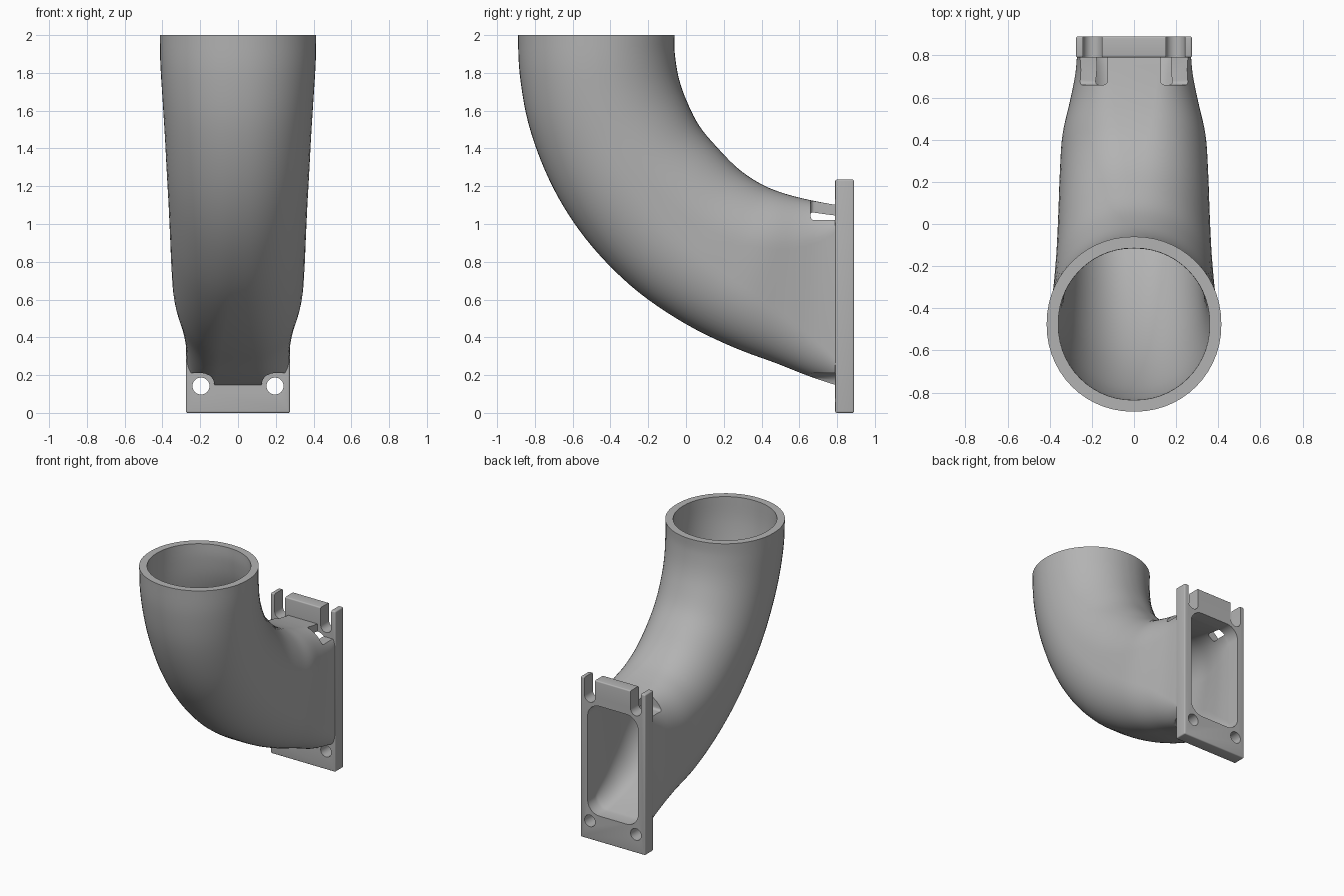
import bpy, bmesh, math
from mathutils import Vector, Matrix

if "Cube" in bpy.data.objects:
    bpy.data.objects.remove(bpy.data.objects["Cube"], do_unlink=True)

grey = bpy.data.materials.new("plain grey")
grey.use_nodes = True
colour = (0.45, 0.45, 0.45, 1)
grey.diffuse_color = colour
grey.node_tree.nodes["Principled BSDF"].inputs["Base Color"].default_value = colour

# Stations along the elbow: outer bend y, z, inner bend y, z, half width
STATIONS = [Vector(s) for s in (
    (-.89, 2, -.06, 2, .414), (-.88, 1.79, -.06, 1.91, .411),
    (-.835, 1.535, -.04, 1.78, .399), (-.745, 1.28, 0, 1.66, .387),
    (-.622, 1.05, .07, 1.52, .377), (-.46, .838, .17, 1.40, .367),
    (-.25, .638, .28, 1.29, .359), (0, .47, .4, 1.21, .352),
    (.25, .348, .51, 1.165, .34), (.48, .262, .62, 1.135, .305),
    (.65, .195, .715, 1.115, .28), (.8, .145, .8, 1.10, .27))]
STEPS = 5
ARC = 14


def add_object(name, bm):
    bmesh.ops.recalc_face_normals(bm, faces=bm.faces)
    mesh = bpy.data.meshes.new(name)
    bm.to_mesh(mesh)
    bm.free()
    mesh.materials.append(grey)
    obj = bpy.data.objects.new(name, mesh)
    bpy.context.collection.objects.link(obj)
    return obj


def smooth_stations():
    """Catmull-Rom interpolation through the stations."""
    last = len(STATIONS) - 1
    result = []
    for i in range(last):
        a, b = STATIONS[max(i - 1, 0)], STATIONS[i]
        c, d = STATIONS[i + 1], STATIONS[min(i + 2, last)]
        for k in range(STEPS):
            t = k / STEPS
            p = (b * 2 + (c - a) * t + (a * 2 - b * 5 + c * 4 - d) * t ** 2
                 + (b * 3 - a - c * 3 + d) * t ** 3) / 2
            result.append(((i + t) / last, p))
    return result + [(1, STATIONS[-1])]


def loft(name, wall, corner, start, end):
    """Round-to-rectangle tube, inset by wall, lengthened at both ends."""
    bm = bmesh.new()
    sections = []
    for f, s in smooth_stations():
        outer, inner = Vector((0, s[0], s[1])), Vector((0, s[2], s[3]))
        sections.append((f, (outer + inner) / 2, (inner - outer) / 2, s[4] - wall))
    if start:
        f, centre, up, width = sections[0]
        sections.insert(0, (f, centre + Vector((0, 0, start)), up, width))
    f, centre, up, width = sections[-1]
    sections.append((f, centre + Vector((0, end, 0)), up, width))
    rings = []
    for f, centre, up, width in sections:
        height = up.length - wall
        axis = up.normalized()
        blend = f ** 3
        rx = width * .98 * (1 - blend) + corner * blend
        rz = height * .98 * (1 - blend) + corner * blend
        ring = []
        for quarter, (sx, sz) in enumerate(((1, 1), (-1, 1), (-1, -1), (1, -1))):
            for k in range(ARC + 1):
                angle = (quarter + k / ARC) * math.pi / 2
                x = sx * (width - rx) + rx * math.cos(angle)
                z = sz * (height - rz) + rz * math.sin(angle)
                ring.append(bm.verts.new(centre + axis * z + Vector((x, 0, 0))))
        rings.append(ring)
    for r, q in zip(rings, rings[1:]):
        for i in range(len(r)):
            j = (i + 1) % len(r)
            bm.faces.new((r[i], r[j], q[j], q[i]))
    bm.faces.new(rings[0])
    bm.faces.new(rings[-1])
    return add_object(name, bm)


def block(name, low, high, bevel=0, along_y=False):
    """Box between two corners with rounded edges."""
    low, high = Vector(low), Vector(high)
    bm = bmesh.new()
    bmesh.ops.create_cube(bm, size=1, matrix=Matrix.Translation((low + high) / 2)
                          @ Matrix.Diagonal((*(high - low), 1)))
    if bevel:
        edges = [e for e in bm.edges if not along_y
                 or abs(e.verts[0].co.y - e.verts[1].co.y) > .01]
        bmesh.ops.bevel(bm, geom=edges, offset=bevel, segments=4,
                        profile=.5, affect='EDGES')
    return add_object(name, bm)


def rod(name, x, z, radius):
    """Cylinder running front to back through the flange."""
    bm = bmesh.new()
    bmesh.ops.create_cone(bm, cap_ends=True, segments=32, radius1=radius,
                          radius2=radius, depth=.3,
                          matrix=Matrix.Translation((x, .84, z))
                          @ Matrix.Rotation(math.pi / 2, 4, 'X'))
    return add_object(name, bm)


def combine(target, tool, operation):
    """Run one boolean, bake it and remove the tool."""
    tool.hide_render = True
    mod = target.modifiers.new(operation.lower(), 'BOOLEAN')
    mod.operation, mod.solver, mod.object = operation, 'EXACT', tool
    graph = bpy.context.evaluated_depsgraph_get()
    baked = bpy.data.meshes.new_from_object(target.evaluated_get(graph))
    target.modifiers.clear()
    target.data = baked
    bpy.data.objects.remove(tool, do_unlink=True)


# Elbow body with clearance pockets beside the flange
elbow = loft("elbow_duct", 0, .13, 0, .04)
for side in (-1, 1):
    x1, x2 = sorted((side * .125, side * .45))
    combine(elbow, block("top_pocket", (x1, .66, 1.02), (x2, .83, 1.4), .02), 'DIFFERENCE')
    combine(elbow, block("bottom_pocket", (x1, .655, -.1), (x2, .83, .21), .06, True), 'DIFFERENCE')

# Flange plate
combine(elbow, block("flange", (-.275, .79, 0), (.275, .89, 1.235), .009), 'UNION')

# Hollow passage
combine(elbow, loft("passage", .055, .1, .03, .15), 'DIFFERENCE')

# Bolt holes below, open bolt slots above
for side in (-1, 1):
    x = side * .196
    combine(elbow, rod("bolt_hole", x, .142, .045), 'DIFFERENCE')
    combine(elbow, rod("slot_end", x, 1.10, .045), 'DIFFERENCE')
    combine(elbow, block("slot", (x - .045, .7, 1.10), (x + .045, 1, 1.4)), 'DIFFERENCE')

elbow.data.name = "elbow_duct"
bpy.ops.object.select_all(action='DESELECT')
elbow.select_set(True)
bpy.context.view_layer.objects.active = elbow
bpy.ops.object.shade_smooth_by_angle(angle=math.radians(35))
